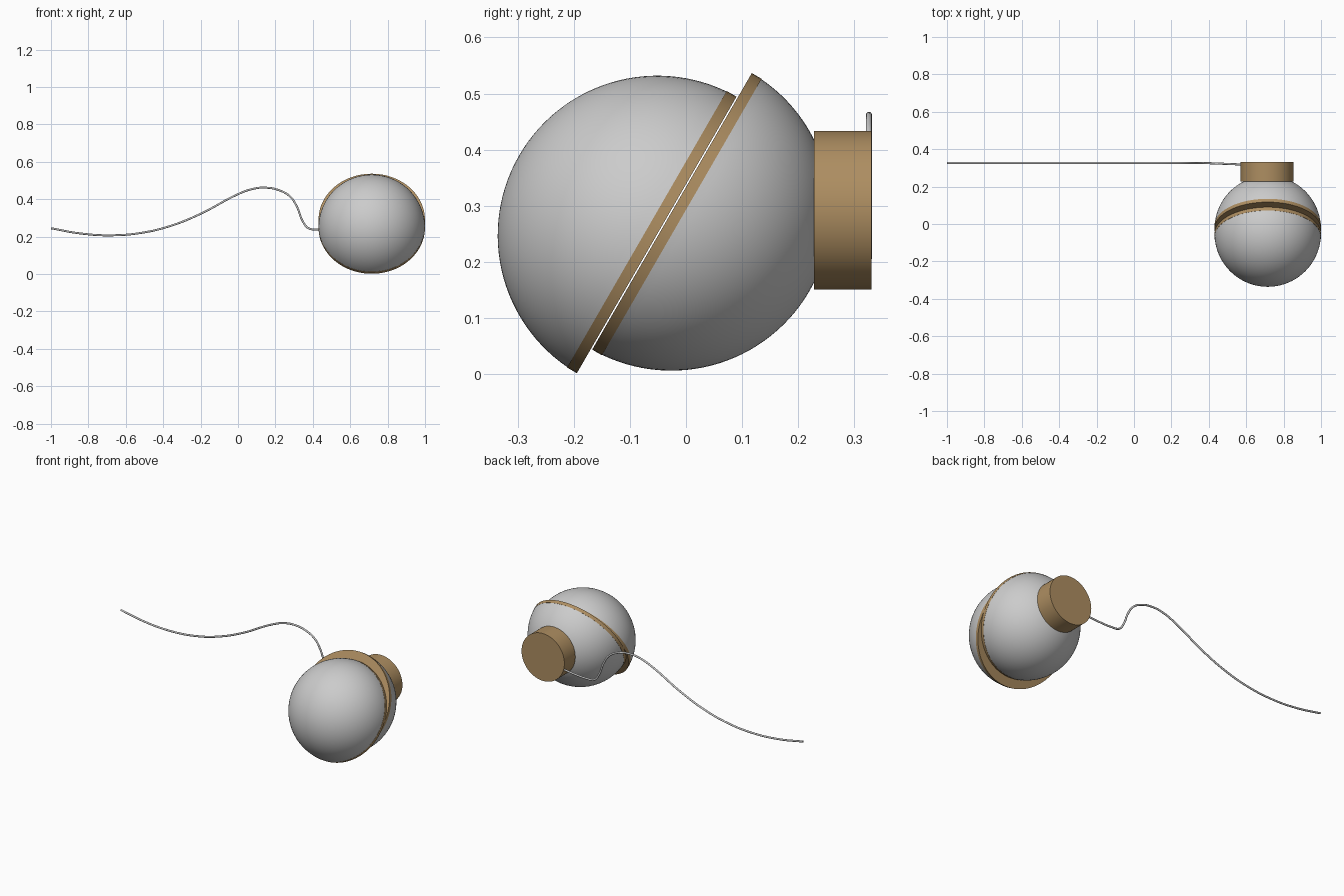
import bpy, bmesh, math
from mathutils import Vector

if "Cube" in bpy.data.objects:
    bpy.data.objects.remove(bpy.data.objects["Cube"])

CX, R = 0.715, 0.2845
wood = bpy.data.materials.new("brass")
wood.diffuse_color = (0.42, 0.27, 0.12, 1)
wood.use_nodes = True
wood.node_tree.nodes["Principled BSDF"].inputs["Base Color"].default_value = wood.diffuse_color


def lathe(name, profile, loc, axis, mat=None, seg=96):
    """Spin a (radius, height) profile around an axis through loc."""
    bm = bmesh.new()
    verts = [bm.verts.new((r, 0, h)) for r, h in profile]
    edges = [bm.edges.new(p) for p in zip(verts, verts[1:])]
    bmesh.ops.spin(bm, geom=verts + edges, cent=(0, 0, 0), axis=(0, 0, 1),
                   angle=math.tau, steps=seg)
    bmesh.ops.remove_doubles(bm, verts=bm.verts, dist=1e-5)
    bmesh.ops.recalc_face_normals(bm, faces=bm.faces)
    me = bpy.data.meshes.new(name)
    bm.to_mesh(me)
    bm.free()
    ob = bpy.data.objects.new(name, me)
    bpy.context.collection.objects.link(ob)
    ob.location = loc
    ob.rotation_mode = 'QUATERNION'
    ob.rotation_quaternion = Vector(axis).to_track_quat('Z', 'Y')
    if mat:
        me.materials.append(mat)
    bpy.ops.object.select_all(action='DESELECT')
    ob.select_set(True)
    bpy.context.view_layer.objects.active = ob
    bpy.ops.object.shade_smooth_by_angle(angle=math.radians(35))
    return ob


# Two half globes, slid along a slanted cut, each closed by a rim disc
n = Vector((0, math.sin(math.radians(60)), -0.5))
d = Vector((0, 0.5, math.sin(math.radians(60))))
middle = Vector((CX, -0.0386, 0.269))
near, far = 0.0013, 0.0215
a0 = math.asin(far / R)
steps = 28
dome = [(R * math.cos(a), R * math.sin(a)) for a in
        (a0 + (math.pi / 2 - a0) * i / steps for i in range(steps))] + [(0, R)]
dome = [(0, far - 0.002), (dome[0][0] - 0.002, far - 0.002)] + dome
rim = [(0, near), (R, near), (R, far), (0, far)]
for label, side in (("front", -1), ("back", 1)):
    centre = middle + d * 0.025 * side
    lathe(label + "_globe", dome, centre, n * side)
    lathe(label + "_rim", rim, centre, n * side, wood)

# Round wall mount
lathe("wall_mount", [(0, 0), (0.141, 0), (0.141, 0.103), (0, 0.103)],
      (CX - 0.004, 0.228, 0.292), (0, 1, 0), wood)

# Power cord
path = [(-1, .245), (-.85, .218), (-.68, .207), (-.5, .223), (-.35, .261),
        (-.2, .322), (0, .427), (.07, .453), (.14, .462), (.22, .448),
        (.28, .413), (.315, .36), (.345, .285), (.375, .246), (.43, .238),
        (.5, .24), (.6, .25)]
curve = bpy.data.curves.new("power_cord", 'CURVE')
curve.dimensions = '3D'
curve.bevel_depth = 0.0055
curve.bevel_resolution = 3
curve.use_fill_caps = True
curve.resolution_u = 8
sp = curve.splines.new('BEZIER')
sp.bezier_points.add(len(path) - 1)
for p, (x, z) in zip(sp.bezier_points, path):
    p.co = (x, 0.326 - max(0, x - 0.38) * 0.04, z)
    p.handle_left_type = p.handle_right_type = 'AUTO'
bpy.context.collection.objects.link(bpy.data.objects.new("power_cord", curve))
